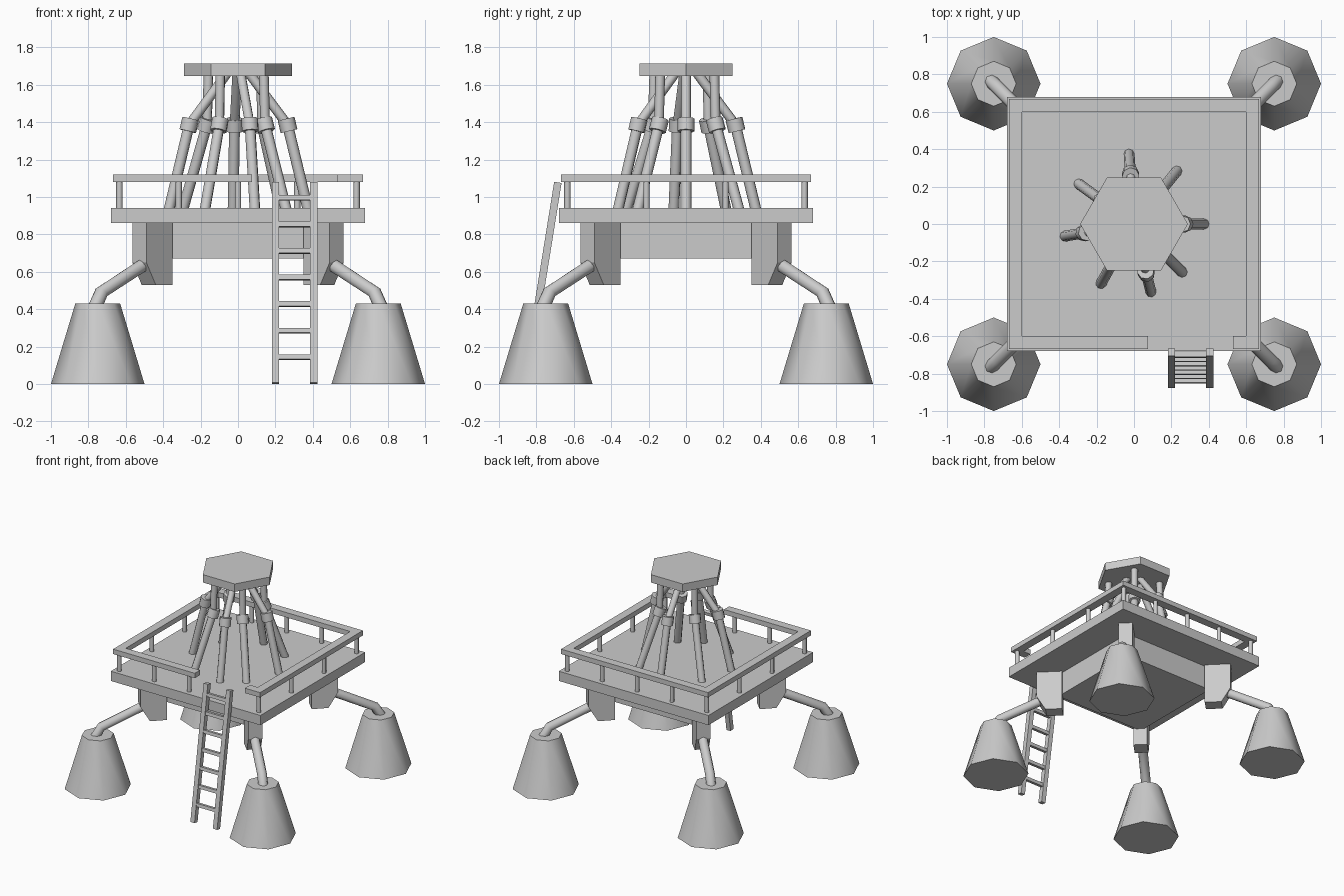
import bpy, bmesh
from math import radians, cos, sin, pi, atan2
from mathutils import Vector

cube = bpy.data.objects.get("Cube")
if cube:
    bpy.data.objects.remove(cube, do_unlink=True)

gray = bpy.data.materials.new("light_gray_metal")
gray.use_nodes = True
gray.diffuse_color = (0.6, 0.6, 0.6, 1)
gray.node_tree.nodes["Principled BSDF"].inputs["Base Color"].default_value = (0.6, 0.6, 0.6, 1)


def finish(name, smooth=False):
    ob = bpy.context.object
    ob.name = name
    ob.data.materials.clear()
    ob.data.materials.append(gray)
    if smooth:
        bpy.ops.object.shade_smooth_by_angle(angle=radians(50))
    return ob


def box(name, lo, hi):
    lo, hi = Vector(lo), Vector(hi)
    bpy.ops.mesh.primitive_cube_add(size=1, location=(lo + hi) / 2)
    bpy.context.object.scale = hi - lo
    return finish(name)


def rod(name, a, b, radius, sides=8):
    a, b = Vector(a), Vector(b)
    bpy.ops.mesh.primitive_cylinder_add(
        vertices=sides, radius=radius, depth=(b - a).length, location=(a + b) / 2,
        rotation=(b - a).to_track_quat('Z', 'Y').to_euler())
    return finish(name, True)


def bent_tube(name, points, radius):
    curve = bpy.data.curves.new(name, 'CURVE')
    curve.dimensions = '3D'
    curve.bevel_depth = radius
    curve.bevel_resolution = 2
    curve.use_fill_caps = True
    spline = curve.splines.new('POLY')
    spline.points.add(len(points) - 1)
    for point, co in zip(spline.points, points):
        point.co = (*co, 1)
    ob = bpy.data.objects.new(name, curve)
    bpy.context.collection.objects.link(ob)
    bpy.ops.object.select_all(action='DESELECT')
    ob.select_set(True)
    bpy.context.view_layer.objects.active = ob
    bpy.ops.object.convert(target='MESH')
    return finish(name, True)


def bracket(name, angle):
    # Side profile as (distance from centre, height), extruded across its width
    profile = [(0.548, 0.53), (0.675, 0.53), (0.746, 0.65), (0.746, 0.86), (0.548, 0.86)]
    bm = bmesh.new()
    face = bm.faces.new([bm.verts.new((d, -0.053, z)) for d, z in profile])
    grown = bmesh.ops.extrude_face_region(bm, geom=[face])
    verts = [v for v in grown["geom"] if isinstance(v, bmesh.types.BMVert)]
    bmesh.ops.translate(bm, verts=verts, vec=(0, 0.106, 0))
    bmesh.ops.recalc_face_normals(bm, faces=bm.faces)
    mesh = bpy.data.meshes.new(name)
    bm.to_mesh(mesh)
    bm.free()
    ob = bpy.data.objects.new(name, mesh)
    ob.rotation_euler.z = angle
    bpy.context.collection.objects.link(ob)
    bpy.context.view_layer.objects.active = ob
    finish(name)


# Deck and lower body
box("deck", (-0.68, -0.68, 0.86), (0.68, 0.68, 0.94))
box("lower_body", (-0.41, -0.41, 0.67), (0.41, 0.41, 0.86))

# Four legs: bracket, bent arm and tapered foot
for sx, side in ((1, "left"), (-1, "right")):
    for sy, end in ((-1, "front"), (1, "back")):
        tag = f"{end}_{side}"
        bracket("leg_bracket_" + tag, atan2(sy, sx))
        path = [(0.47, 0.66), (0.73, 0.49), (0.765, 0.41)]
        bent_tube("leg_arm_" + tag, [(sx * d, sy * d, z) for d, z in path], 0.037)
        bpy.ops.mesh.primitive_cone_add(vertices=8, radius1=0.25, radius2=0.12, depth=0.43,
                                        location=(sx * 0.75, sy * 0.75, 0.215))
        finish("foot_" + tag, True)

# Handrail with an opening at the ladder
R, I, Z0, Z1 = 0.668, 0.6, 1.08, 1.12
box("rail_back", (-R, I, Z0), (R, R, Z1))
box("rail_left", (I, -I, Z0), (R, I, Z1))
box("rail_right", (-R, -I, Z0), (-I, I, Z1))
box("rail_front_long", (-R, -R, Z0), (0.075, -I, Z1))
box("rail_front_short", (0.53, -R, Z0), (R, -I, Z1))

# Handrail posts: five along front and back, four along the sides
P = 0.634
spots = [(P * k / 2, s * P) for s in (-1, 1) for k in range(-2, 3) if (s, k) != (-1, 1)]
spots += [(s * P, k * P / 3) for s in (-1, 1) for k in (-1, 1)]
for x, y in spots:
    rod("rail_post", (x, y, 0.93), (x, y, 1.09), 0.017)

# Ladder leaning on the front edge
foot, top = Vector((0, -0.858, 0.004)), Vector((0, -0.685, 1.078))
tilt = atan2(foot.y - top.y, top.z - foot.z)
for x in (0.2, 0.405):
    bpy.ops.mesh.primitive_cube_add(size=1, location=(foot + top) / 2 + Vector((x, 0, 0)),
                                    rotation=(tilt, 0, 0))
    bpy.context.object.scale = (0.038, 0.04, (top - foot).length)
    finish("ladder_side")
for i in range(7):
    spot = foot.lerp(top, (0.14 + 0.1425 * i) / 1.078)
    bpy.ops.mesh.primitive_cube_add(size=1, location=spot + Vector((0.3025, 0, 0)),
                                    rotation=(tilt, 0, 0))
    bpy.context.object.scale = (0.19, 0.03, 0.026)
    finish("ladder_rung")

# Tower struts: lower rod, collar and upper rod, as (radius, height) joints
bent_joints = [(0.375, 0.93), (0.265, 1.385), (0.06, 1.66)]
steep_joints = [(0.365, 0.93), (0.205, 1.385), (0.195, 1.66)]
for angles, joints in (((0, 94, 190, -76), bent_joints), ((51, 144, -119, -45), steep_joints)):
    for degrees in angles:
        a = radians(degrees)
        low, mid, high = [Vector((r * cos(a), r * sin(a), z)) for r, z in joints]
        rod("lower_strut", low, mid, 0.029)
        rod("upper_strut", mid, high, 0.026)
        axis = (mid - low).normalized() * 0.034
        rod("strut_collar", mid - axis, mid + axis, 0.046)

# Hexagonal top plate
bpy.ops.mesh.primitive_cylinder_add(vertices=6, radius=0.288, depth=0.065,
                                    location=(0, 0, 1.68), rotation=(0, 0, pi / 6))
finish("top_plate")
